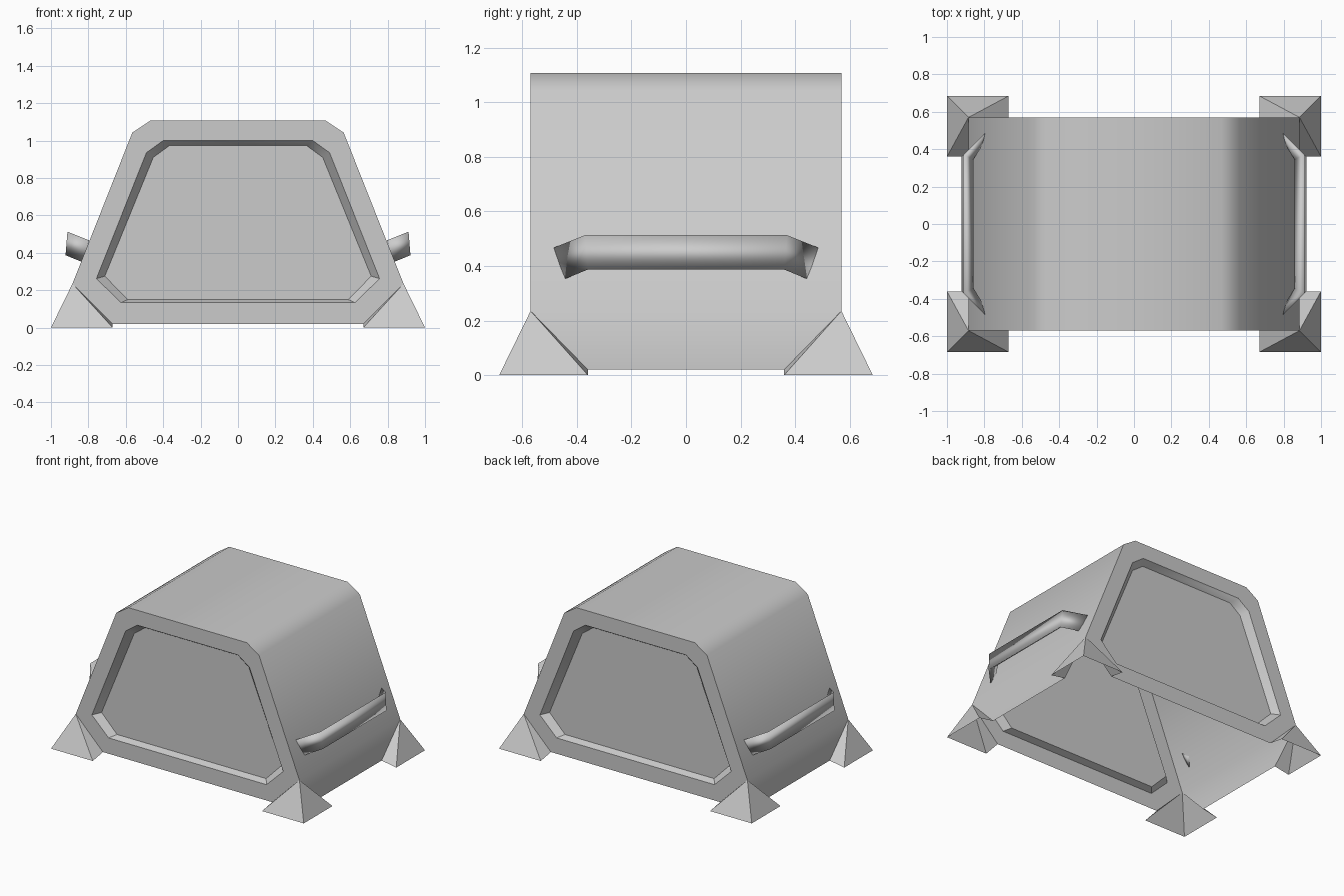
import bpy, bmesh, math

cube = bpy.data.objects.get("Cube")
if cube:
    bpy.data.objects.remove(cube, do_unlink=True)

GREY = bpy.data.materials.new("plain_grey")
GREY.use_nodes = True
GREY.diffuse_color = (0.6, 0.6, 0.6, 1)
GREY.node_tree.nodes["Principled BSDF"].inputs["Base Color"].default_value = (0.6, 0.6, 0.6, 1)


def finish(name, bm, smooth_angle=None):
    """Turn a bmesh into a named, shaded object."""
    bmesh.ops.remove_doubles(bm, verts=bm.verts, dist=0.0005)
    bmesh.ops.recalc_face_normals(bm, faces=bm.faces)
    mesh = bpy.data.meshes.new(name)
    bm.to_mesh(mesh)
    bm.free()
    mesh.materials.append(GREY)
    obj = bpy.data.objects.new(name, mesh)
    bpy.context.collection.objects.link(obj)
    if smooth_angle:
        bpy.ops.object.select_all(action='DESELECT')
        obj.select_set(True)
        bpy.context.view_layer.objects.active = obj
        bpy.ops.object.shade_smooth_by_angle(angle=math.radians(smooth_angle))
    return obj


def face(bm, points):
    return bm.faces.new([bm.verts.new(p) for p in points])


def bridge(bm, a, b):
    """Quads between two closed rings of points."""
    n = len(a)
    for i in range(n):
        j = (i + 1) % n
        face(bm, [a[i], a[j], b[j], b[i]])


def ring(half, y):
    """Mirror half an outline across x = 0 and place it at depth y."""
    full = half + [(-x, z) for x, z in reversed(half)]
    return [(x, y, z) for x, z in full]


# Half outlines, from the top down
WALL = [(0.468, 1.107), (0.565, 1.043), (0.885, 0.235), (0.67, 0.02)]
RIM = [(0.40, 1.0), (0.49, 0.935), (0.757, 0.262), (0.625, 0.133)]
PANEL = [(0.367, 0.973), (0.453, 0.91), (0.712, 0.275), (0.59, 0.15)]
DEPTH, RECESS = 0.57, 0.045

# Hollow body, open underneath, with a recessed panel at each end
bm = bmesh.new()
for s in (-1, 1):
    wall, rim = ring(WALL, s * DEPTH), ring(RIM, s * DEPTH)
    panel = ring(PANEL, s * (DEPTH - RECESS))
    bridge(bm, wall, rim)
    bridge(bm, rim, panel)
    face(bm, panel)
# Roof, bevels and sloped sides
front, back = ring(WALL[:3], -DEPTH), ring(WALL[:3], DEPTH)
for i in range(6):
    j = (i + 1) % 6
    if i != 2:
        face(bm, [front[i], front[j], back[j], back[i]])
# Lower side skirts
for s in (-1, 1):
    x = s * 0.885
    face(bm, [(x, -DEPTH, 0.235), (x, -0.36, 0.02), (x, 0.36, 0.02), (x, DEPTH, 0.235)])
finish("body_shell", bm, 40)

# Flared corner feet
for sy, end in ((-1, "front"), (1, "back")):
    for sx, side in ((-1, "right"), (1, "left")):
        def at(x, y, z):
            return (sx * x, sy * y, z)
        apex = at(0.885, DEPTH, 0.235)
        corner = at(1, 0.685, 0)
        end_tip, side_tip = at(0.67, 0.685, 0), at(1, 0.36, 0)
        bm = bmesh.new()
        face(bm, [apex, corner, end_tip])
        face(bm, [apex, side_tip, corner])
        face(bm, [apex, end_tip, at(0.67, DEPTH, 0.02)])
        face(bm, [apex, at(0.885, 0.36, 0.02), side_tip])
        finish(end + "_" + side + "_foot", bm)

# Triangular grab bars, bent in to meet the sloped sides
BAR = [(0.912, 0.37, 0.513), (0.922, 0.36, 0.387), (0.857, 0.345, 0.44)]
END = [(0.797, 0.485, 0.467), (0.836, 0.445, 0.352), (0.805, 0.43, 0.41)]
for sx, side in ((-1, "right"), (1, "left")):
    rings = [[(sx * x, sy * y, z) for x, y, z in part]
             for part, sy in ((END, -1), (BAR, -1), (BAR, 1), (END, 1))]
    bm = bmesh.new()
    for a, b in zip(rings, rings[1:]):
        bridge(bm, a, b)
    face(bm, rings[0])
    face(bm, rings[-1])
    finish(side + "_handle", bm, 170)
